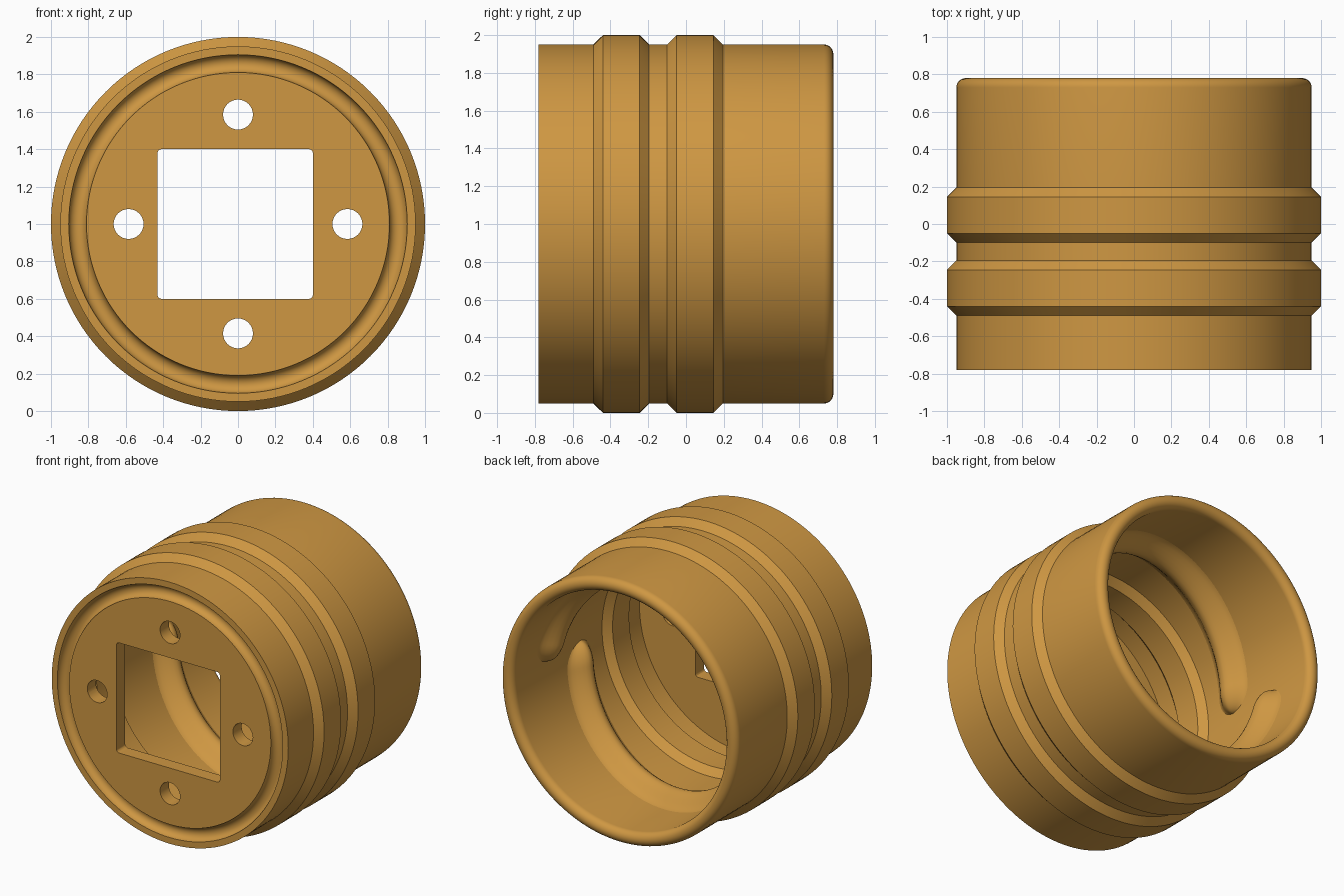
import bpy, bmesh, math
from mathutils import Vector

if "Cube" in bpy.data.objects:
    bpy.data.objects.remove(bpy.data.objects["Cube"])

SEG = 128
CZ = 1.0  # height of the sleeve axis, which runs along y

amber = bpy.data.materials.new("amber")
amber.diffuse_color = (0.62, 0.31, 0.055, 1)
amber.use_nodes = True
amber.node_tree.nodes["Principled BSDF"].inputs["Base Color"].default_value = amber.diffuse_color


def finish(name, bm):
    bmesh.ops.recalc_face_normals(bm, faces=bm.faces)
    me = bpy.data.meshes.new(name)
    bm.to_mesh(me)
    bm.free()
    me.materials.append(amber)
    ob = bpy.data.objects.new(name, me)
    bpy.context.collection.objects.link(ob)
    return ob


def activate(ob):
    bpy.ops.object.select_all(action='DESELECT')
    ob.select_set(True)
    bpy.context.view_layer.objects.active = ob


def smooth(ob):
    activate(ob)
    bpy.ops.object.shade_smooth_by_angle(angle=math.radians(30))


def arc(y, r, rad, a0, a1, n):
    """Profile points (y, r) on a circular arc."""
    out = []
    for i in range(n + 1):
        a = math.radians(a0 + (a1 - a0) * i / n)
        out.append((y + rad * math.cos(a), r + rad * math.sin(a)))
    return out


def lathe(name, profile):
    """Turn a profile around the y axis; r = 0 ends become single points."""
    bm = bmesh.new()
    rings = []
    for y, r in profile:
        if r == 0:
            rings.append([bm.verts.new((0, y, CZ))] * SEG)
        else:
            rings.append([bm.verts.new((r * math.cos(2 * math.pi * k / SEG), y,
                                        CZ + r * math.sin(2 * math.pi * k / SEG)))
                          for k in range(SEG)])
    for a, b in zip(rings, rings[1:]):
        for k in range(SEG):
            j = (k + 1) % SEG
            loop = list(dict.fromkeys([a[k], a[j], b[j], b[k]]))
            bm.faces.new(loop)
    return finish(name, bm)


def prism(name, outline, y0, y1):
    """Extrude an (x, z) outline along y."""
    bm = bmesh.new()
    face = bm.faces.new([bm.verts.new((x, y0, z)) for x, z in outline])
    ext = bmesh.ops.extrude_face_region(bm, geom=[face])["geom"]
    bmesh.ops.translate(bm, vec=Vector((0, y1 - y0, 0)),
                        verts=[v for v in ext if isinstance(v, bmesh.types.BMVert)])
    return finish(name, bm)


# Sleeve: front plate with a round groove, two outer ridges, rounded back rim,
# and an inner ring ahead of the plate
profile = [(-0.78, 0), (-0.78, 0.81)]
profile += arc(-0.78, 0.8575, 0.0475, -90, 90, 12)[1:]
profile += [(-0.78, 0.95)]
for y in (-0.49, -0.10):
    profile += [(y, 0.95), (y + 0.05, 1.0), (y + 0.245, 1.0), (y + 0.295, 0.95)]
profile += arc(0.73, 0.90, 0.05, 90, -90, 16)
profile += [(-0.25, 0.85), (-0.30, 0.80), (-0.49, 0.80), (-0.54, 0.85),
            (-0.68, 0.85), (-0.68, 0)]
sleeve = lathe("sleeve", profile)

# Square opening with softened corners, and four round holes
x0, x1, z0, z1, c = -0.43, 0.40, 0.60, 1.40, 0.02
square = []
for cx, cz, a0 in ((x1 - c, z1 - c, 0), (x0 + c, z1 - c, 90),
                   (x0 + c, z0 + c, 180), (x1 - c, z0 + c, 270)):
    square += arc(cx, cz, c, a0, a0 + 90, 4)
cutters = [prism("opening_cutter", square, -0.9, -0.6)]
for k in range(4):
    a = k * math.pi / 2
    hole = arc(0.585 * math.cos(a), CZ + 0.585 * math.sin(a), 0.08, 0, 360, 32)[:-1]
    cutters.append(prism("hole_cutter", hole, -0.9, -0.6))

for cutter in cutters:
    cutter.hide_render = True
    activate(sleeve)
    mod = sleeve.modifiers.new("cut", 'BOOLEAN')
    mod.operation = 'DIFFERENCE'
    mod.solver = 'EXACT'
    mod.object = cutter
    bpy.ops.object.modifier_apply(modifier=mod.name)
    bpy.data.objects.remove(cutter)
smooth(sleeve)


def thread(name, start):
    """Half-turn helical ridge on the inner wall with rounded ends."""
    steps, across = 96, 14
    width, height, wall = 0.16, 0.10, 0.853
    bm = bmesh.new()
    rows = []
    for i in range(steps + 1):
        t = i / steps
        # ease the sample spacing so the rounded tips get more rows
        t = 0.5 - 0.5 * math.cos(math.pi * t)
        ang = start + math.pi * t
        y = 0.38 - 0.38 * t
        u = max(0.0, 1 - min(t, 1 - t) / 0.06)
        s = max(0.03, math.sqrt(max(0.0, 1 - u * u)))
        row = []
        for j in range(across + 1):
            q = 2 * j / across - 1
            r = wall - height * s * 0.5 * (1 + math.cos(math.pi * q))
            row.append((y + width * s * q, r))
        row += [(y + width * s, wall + 0.02), (y - width * s, wall + 0.02)]
        rows.append([bm.verts.new((r * math.cos(ang), yy, CZ + r * math.sin(ang)))
                     for yy, r in row])
    n = len(rows[0])
    for a, b in zip(rows, rows[1:]):
        for j in range(n):
            k = (j + 1) % n
            bm.faces.new((a[j], a[k], b[k], b[j]))
    bm.faces.new(rows[0])
    bm.faces.new(rows[-1])
    return finish(name, bm)


# Two-start inner thread
for name, start in (("upper_thread", 0.0), ("lower_thread", math.pi)):
    smooth(thread(name, start))
